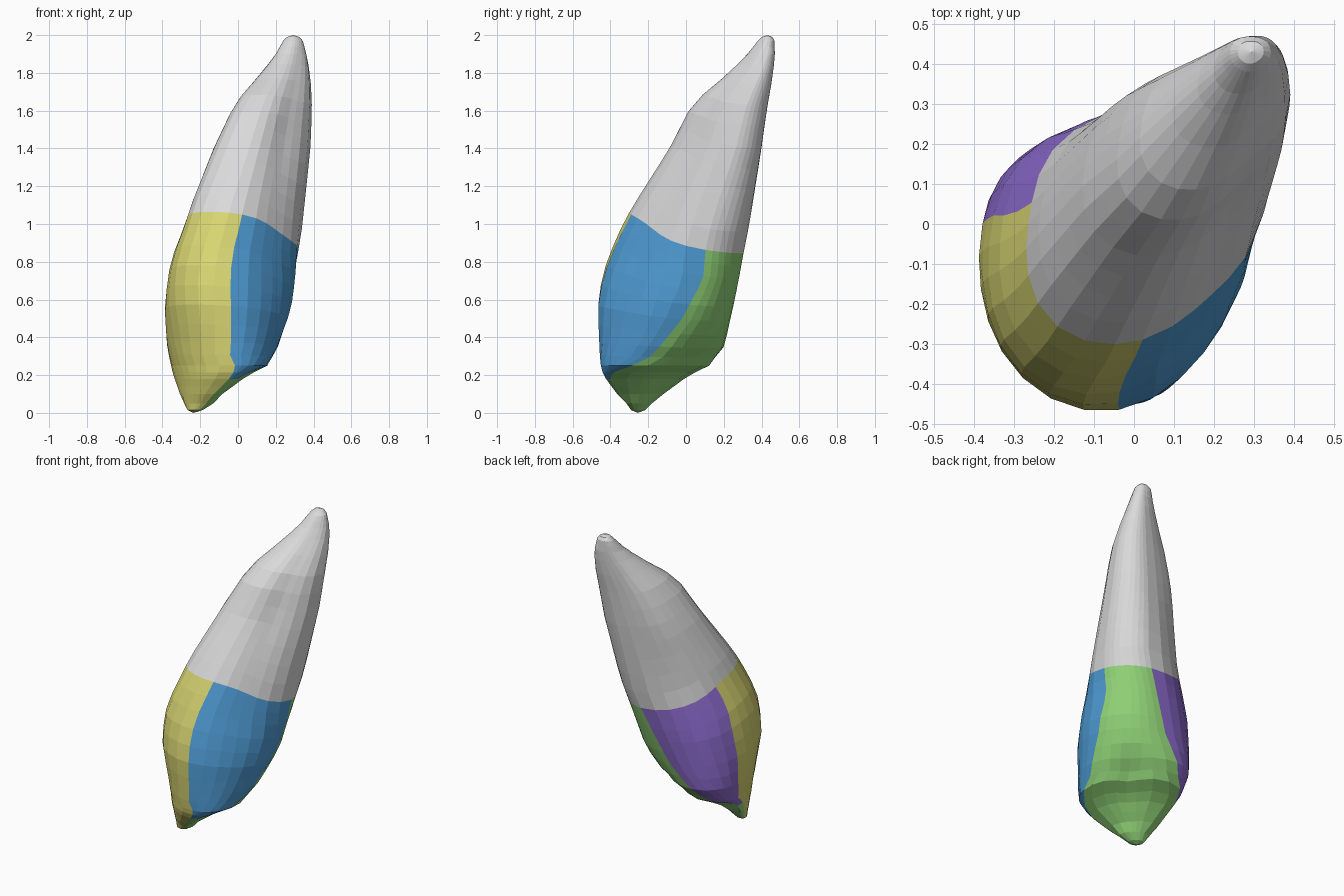
import bpy
import bmesh
from math import cos, sin, exp, radians, sqrt

cube = bpy.data.objects.get("Cube")
if cube:
    bpy.data.objects.remove(cube, do_unlink=True)

# Cross-sections by height: z, x min, x max, y min, y max, diagonal lean
SECTIONS = [
    (0.00, -.26, -.21, -.28, -.23, -.3),
    (0.05, -.285, -.13, -.315, -.18, -.5),
    (0.10, -.305, -.08, -.365, -.12, -.58),
    (0.20, -.335, .06, -.445, .01, -.48),
    (0.25, -.345, .165, -.455, .115, -.32),
    (0.35, -.365, .215, -.465, .19, -.18),
    (0.55, -.382, .275, -.475, .235, .03),
    (0.70, -.372, .29, -.452, .265, .13),
    (0.82, -.35, .3, -.415, .285, .23),
    (1.00, -.28, .325, -.335, .32, .32),
    (1.10, -.25, .335, -.28, .335, .34),
    (1.40, -.13, .37, -.09, .385, .36),
    (1.60, -.035, .38, .012, .415, .36),
    (1.70, .03, .38, .1, .435, .36),
    (1.80, .125, .375, .228, .455, .35),
    (1.90, .2, .36, .325, .467, .22),
    (1.97, .24, .342, .38, .467, 0),
    (2.00, .27, .315, .41, .45, 0),
]

# Angles of the lines between the four crown surfaces, by height
BORDERS = [
    (0.00, -60, -50, 132, 150),
    (0.20, -64, -52, 141, 150),
    (0.28, -82, -10, 115, 156),
    (0.48, -86, 17, 89, 159),
    (0.70, -90, 29, 76, 160),
    (0.90, -92, 24, 67, 167),
]

SURFACES = ["mesial", "lingual", "distal", "labial"]
STEPS = [7, 8, 6, 8]
NECK = 0.955


def lookup(table, z):
    """Interpolate a table row at height z."""
    if z <= table[0][0]:
        return table[0][1:]
    for low, high in zip(table, table[1:]):
        if z <= high[0]:
            f = (z - low[0]) / (high[0] - low[0])
            return [a + (b - a) * f for a, b in zip(low[1:], high[1:])]
    return table[-1][1:]


def column_angle(sector, step, z):
    borders = list(lookup(BORDERS, z))
    borders.append(borders[0] + 360)
    start, end = borders[sector], borders[sector + 1]
    return start + (end - start) * step / STEPS[sector]


def surface_point(level, sector, step):
    """Point on the tooth; rings tip with the neck line, fading to both ends."""
    fade = (level - .25) / (NECK - .25) if level < NECK else (1.9 - level) / (1.9 - NECK)
    tilt = .11 * max(0, fade)
    z = level
    for _ in range(3):
        angle = column_angle(sector, step, z)
        z = level + tilt * cos(radians(angle - 238))
    x0, x1, y0, y1, lean = lookup(SECTIONS, z)
    hx, hy = (x1 - x0) / 2, (y1 - y0) / 2
    c, s = cos(radians(angle)), sin(radians(angle))
    radius = hx * hy * sqrt(1 - lean * lean) / sqrt(
        (c * hy) ** 2 - 2 * lean * hx * hy * c * s + (s * hx) ** 2)
    # Flatter mesial side, fuller distal and lingual sides
    flat = .09 + .08 * exp(-((z - 1.5) / .25) ** 2)
    bulge = .08 * max(0, cos(radians(angle - 45))) ** 4 - flat * cos(radians(angle + 45)) ** 5
    radius *= 1 + bulge * min(1, z / .4)
    # Full lip side near the cusp
    radius *= 1 + .15 * max(0, cos(radians(angle - 232))) ** 3 * max(0, 1 - z / .4)
    # Hollow on the tongue side
    hollow = exp(-((angle - 52) / 27) ** 2) * exp(-((z - .25) / .11) ** 2)
    radius *= 1 - .27 * hollow
    return ((x0 + x1) / 2 + radius * c, (y0 + y1) / 2 + radius * s, z)


def make_material(name, colour):
    mat = bpy.data.materials.new(name)
    mat.use_nodes = True
    mat.diffuse_color = (*colour, 1)
    mat.node_tree.nodes["Principled BSDF"].inputs["Base Color"].default_value = (*colour, 1)
    return mat


def build_part(name, levels, materials, pick, bottom=None, top=None):
    """Loft rings between levels, optionally closed to a point at either end."""
    bm = bmesh.new()
    columns = [(i, j) for i, n in enumerate(STEPS) for j in range(n)]
    count = len(columns)
    rings = [[bm.verts.new(surface_point(v, *col)) for col in columns] for v in levels]
    for low, high in zip(rings, rings[1:]):
        for k, (sector, _) in enumerate(columns):
            n = (k + 1) % count
            face = bm.faces.new((low[k], low[n], high[n], high[k]))
            face.material_index = pick(sector, face.calc_center_median().z)
    for point, ring, flip in ((bottom, rings[0], True), (top, rings[-1], False)):
        if point:
            pole = bm.verts.new(point)
            for k, (sector, _) in enumerate(columns):
                a, b = ring[k], ring[(k + 1) % count]
                face = bm.faces.new((b, a, pole) if flip else (a, b, pole))
                face.material_index = pick(sector, face.calc_center_median().z)
    mesh = bpy.data.meshes.new(name)
    bm.to_mesh(mesh)
    bm.free()
    for mat in materials:
        mesh.materials.append(mat)
    obj = bpy.data.objects.new(name, mesh)
    bpy.context.collection.objects.link(obj)
    return obj


def crown_colour(sector, z):
    """Side surfaces stop above the biting edge; the cusp tip is lingual."""
    if z < .03 or (z < .18 and SURFACES[sector] != "labial"):
        return SURFACES.index("lingual")
    return sector


blue = make_material("mesial_blue", (.08, .34, .68))
green = make_material("lingual_green", (.29, .67, .19))
purple = make_material("distal_purple", (.27, .15, .63))
yellow = make_material("labial_yellow", (.69, .67, .17))
grey = make_material("root_grey", (.71, .71, .71))

# Crown
crown_levels = [.015, .05, .1, .14, .18, .215, .25, .3, .36, .44,
                .53, .62, .71, .8, .88, NECK]
build_part("crown", crown_levels, [blue, green, purple, yellow],
           crown_colour, bottom=(-.235, -.255, 0))

# Root
root_levels = [NECK + .1 * i for i in range(9)] + [1.84, 1.9, 1.94, 1.97, 1.99]
build_part("root", root_levels, [grey], lambda sector, z: 0, top=(.293, .43, 2))
